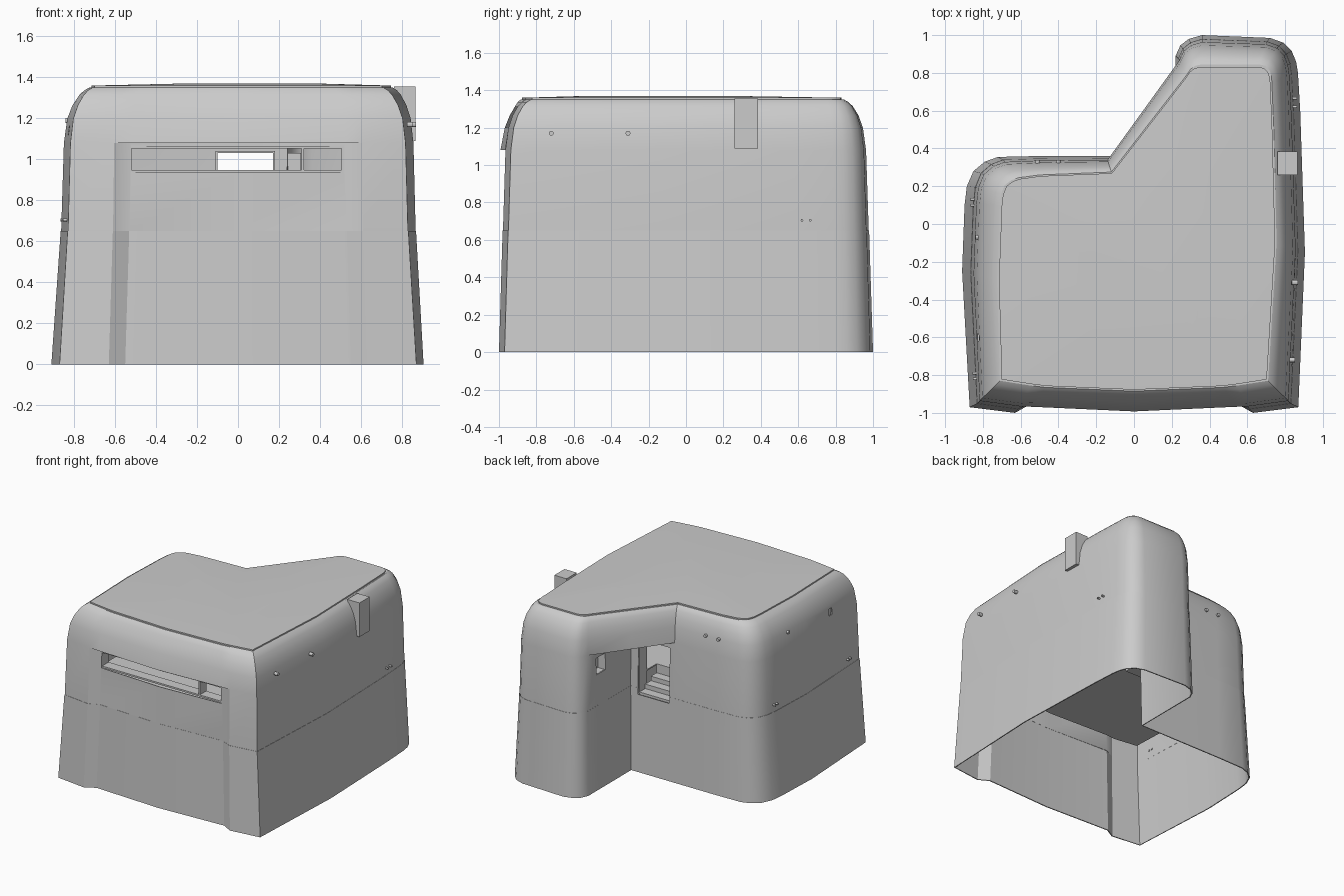
import bpy, bmesh, math
from mathutils import Vector

if "Cube" in bpy.data.objects:
    bpy.data.objects.remove(bpy.data.objects["Cube"])

grey = bpy.data.materials.new("light grey")
grey.use_nodes = True
grey.diffuse_color = (0.6, 0.6, 0.6, 1)
grey.node_tree.nodes["Principled BSDF"].inputs["Base Color"].default_value = (0.6, 0.6, 0.6, 1)

# Plan outlines, matched point by point: ground line and roof edge
FRONT_BASE = [(-.87, -.97), (-.63, -1), (-.55, -.955), (0, -.98)]
FRONT_TOP = [(-.71, -.83), (-.55, -.855), (-.47, -.865), (0, -.885)]
SIDE_BASE = [(.905, -.15), (.88, .6), (.868, .8), (.858, .86), (.835, .915), (.79, .96), (.72, .985),
             (.36, 1), (.29, .98), (.245, .945), (.22, .89), (.22, .36), (-.15, .36), (-.5, .36),
             (-.72, .355), (-.79, .33), (-.85, .28), (-.885, .2), (-.897, .1), (-.91, -.25)]
SIDE_TOP = [(.755, -.1), (.74, .5), (.73, .75), (.727, .785), (.717, .815), (.695, .838), (.66, .845),
            (.36, .845), (.325, .838), (.3, .82), (.28, .79), (.27, .28), (-.12, .275), (-.5, .26),
            (-.61, .245), (-.65, .232), (-.685, .205), (-.703, .16), (-.71, .1), (-.725, -.3)]


def mirrored(points):
    return points + [(-x, y) for x, y in reversed(points[:-1])]


BASE = mirrored(FRONT_BASE) + SIDE_BASE
TOP = mirrored(FRONT_TOP) + SIDE_TOP
NOTCH = BASE.index((.22, .36))
BROW = (2, 3, 4)


def ring(tx, ty, lip=0, overhang=False):
    pts = [Vector((a[0] + (b[0] - a[0]) * tx, a[1] + (b[1] - a[1]) * ty)) for a, b in zip(BASE, TOP)]
    for i in BROW:
        pts[i].y -= lip
    if overhang:
        pts[NOTCH] = (pts[NOTCH - 1] + pts[NOTCH + 1]) / 2
    return pts


def finish(bm, name):
    bmesh.ops.remove_doubles(bm, verts=bm.verts, dist=0.0005)
    bmesh.ops.recalc_face_normals(bm, faces=bm.faces)
    mesh = bpy.data.meshes.new(name)
    bm.to_mesh(mesh)
    bm.free()
    mesh.materials.append(grey)
    obj = bpy.data.objects.new(name, mesh)
    bpy.context.collection.objects.link(obj)
    return obj


def loft(name, levels):
    bm = bmesh.new()
    rows = [[bm.verts.new((p.x, p.y, z)) for p in pts] for z, pts in levels]
    for low, high in zip(rows, rows[1:]):
        for i in range(len(low)):
            j = (i + 1) % len(low)
            bm.faces.new((low[i], low[j], high[j], high[i]))
    bm.faces.new(rows[-1])
    return finish(bm, name)


def box(name, x, y, z):
    bm = bmesh.new()
    bmesh.ops.create_cube(bm, size=1)
    for v in bm.verts:
        v.co = [r[0] if c < 0 else r[1] for c, r in zip(v.co, (x, y, z))]
    return finish(bm, name)


def cut(target, name, x, y, z):
    cutter = box(name + "_cutter", x, y, z)
    cutter.hide_render = True
    cutter.hide_viewport = True
    mod = target.modifiers.new(name, 'BOOLEAN')
    mod.object, mod.operation, mod.solver = cutter, 'DIFFERENCE', 'EXACT'


def apply_and_smooth(obj):
    graph = bpy.context.evaluated_depsgraph_get()
    obj.data = bpy.data.meshes.new_from_object(obj.evaluated_get(graph))
    obj.modifiers.clear()
    bpy.ops.object.select_all(action='DESELECT')
    obj.select_set(True)
    bpy.context.view_layer.objects.active = obj
    bpy.ops.object.shade_smooth_by_angle(angle=math.radians(28))


# Shell: lofted walls with a seam ledge, brow and overhang step, rounded shoulder
shell = loft("shell", [
    (0, ring(0, 0)), (.65, ring(.245, .135)), (.65, ring(.258, .148)), (1.08, ring(.33, .24)),
    (1.08, ring(.33, .24, .035, True)), (1.2, ring(.42, .35, .022, True)),
    (1.265, ring(.56, .5, .01, True)), (1.315, ring(.74, .7, 0, True)),
    (1.337, ring(.87, .85, 0, True)), (1.35, ring(1, 1, 0, True))])
solid = shell.modifiers.new("thickness", 'SOLIDIFY')
solid.thickness, solid.offset = .008, -1
cut(shell, "front_slit", (-.52, .515), (-1.1, -.8), (.935, 1.06))
cut(shell, "doorway", (-.1, .17), (.2, .5), (.6, 1.03))
cut(shell, "notch_window", (.1, .4), (.655, .765), (.89, 1.02))
cut(shell, "side_port", (-.9, -.75), (-.62, -.58), (1.12, 1.17))
apply_and_smooth(shell)

# Roof panel: slightly crowned plate just inside the roof edge
hub = Vector((.1, -.25))
roof = loft("roof_panel", [
    (z, [hub + (p - hub) * scale for p in ring(1, 1, 0, True)])
    for z, scale in ((1.347, .988), (1.36, .988), (1.369, .5))])
apply_and_smooth(roof)

# Lining of the front slit
for name, x, z in (("slit_sill", (-.52, .515), (.935, .948)), ("slit_head", (-.52, .515), (1.052, 1.06)),
                   ("slit_left_jamb", (.505, .515), (.935, 1.06)), ("slit_right_jamb", (-.53, -.52), (.935, 1.06)),
                   ("slit_divider", (.31, .322), (.935, 1.06))):
    box(name, x, (-.93, -.85), z)

# Lining of the doorway
for name, x, z in (("door_left_jamb", (.17, .18), (.6, 1.04)), ("door_right_jamb", (-.11, -.1), (.6, 1.04)),
                   ("door_head", (-.1, .17), (1.03, 1.04))):
    box(name, x, (.24, .33), z)

# Lining of the notch window, with a closed back
for name, y, z in (("window_sill", (.655, .765), (.88, .89)), ("window_head", (.655, .765), (1.02, 1.03)),
                   ("window_front_jamb", (.645, .655), (.88, 1.03)), ("window_back_jamb", (.765, .775), (.88, 1.03))):
    box(name, (.245, .3), y, z)
box("window_back", (.3, .308), (.645, .775), (.88, 1.03))
box("side_port_back", (-.8, -.793), (-.64, -.56), (1.1, 1.19))

# Inner floor with a stairwell behind the doorway
bm = bmesh.new()
face = bm.faces.new([bm.verts.new((p.x, p.y, .74)) for p in ring(.7, .7)])
up = bmesh.ops.extrude_face_region(bm, geom=[face])["geom"]
bmesh.ops.translate(bm, vec=(0, 0, .01), verts=[v for v in up if isinstance(v, bmesh.types.BMVert)])
floor = finish(bm, "inner_floor")
cut(floor, "stairwell", (-.1, .17), (.12, .5), (.6, .9))
for i in range(3):
    box(f"step_{i + 1}", (-.1, .17), (.11, .33 - i * .07), (.58, .61 + i * .035))
box("stairwell_riser", (-.1, .17), (.11, .12), (.6, .75))

# Vent box on the side of the roof
box("side_box", (.76, .865), (.26, .385), (1.09, 1.355))


# Bolts set into the walls
def bolt(name, x, y, z, radius, along_y=False):
    bm = bmesh.new()
    bmesh.ops.create_cone(bm, cap_ends=True, segments=12, radius1=radius, radius2=radius, depth=.03)
    obj = finish(bm, name)
    obj.location = (x, y, z)
    obj.rotation_euler = (math.pi / 2, 0, 0) if along_y else (0, math.pi / 2, 0)


for i, (x, y) in enumerate(((.838, -.72), (.852, -.31), (-.825, -.07))):
    bolt(f"side_bolt_{i + 1}", x, y, 1.17 if x > 0 else 1.19, .013)
for i, (x, y) in enumerate(((.847, .62), (.847, .665), (-.85, .13), (-.85, .1), (-.84, -.79), (-.838, -.82))):
    bolt(f"small_bolt_{i + 1}", x, y, .705, .007)
for i, x in enumerate((-.4, -.51)):
    bolt(f"back_bolt_{i + 1}", x, .325, 1.2, .013, True)
